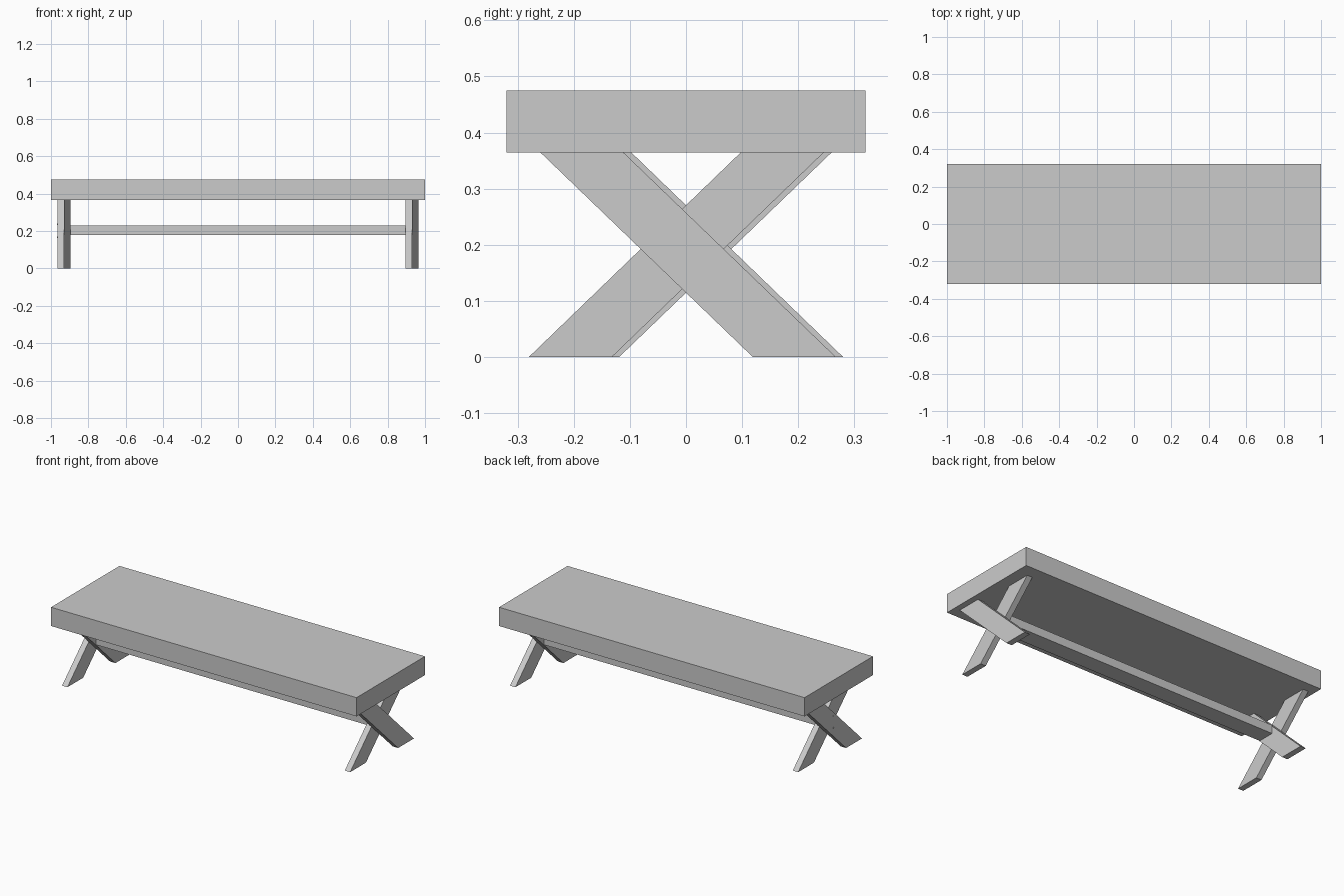
import bpy
import bmesh
from math import pi
from mathutils import Matrix

if "Cube" in bpy.data.objects:
    bpy.data.objects.remove(bpy.data.objects["Cube"])


def make_object(name, bm):
    bmesh.ops.recalc_face_normals(bm, faces=bm.faces)
    mesh = bpy.data.meshes.new(name)
    bm.to_mesh(mesh)
    bm.free()
    obj = bpy.data.objects.new(name, mesh)
    bpy.context.collection.objects.link(obj)
    return obj


def box(name, x0, x1, y0, y1, z0, z1):
    bm = bmesh.new()
    size = Matrix.Diagonal((x1 - x0, y1 - y0, z1 - z0, 1))
    centre = Matrix.Translation(((x0 + x1) / 2, (y0 + y1) / 2, (z0 + z1) / 2))
    bmesh.ops.create_cube(bm, size=1, matrix=centre @ size)
    return make_object(name, bm)


def slanted_leg(name, x0, x1, y_bottom, y_top, turn):
    # parallelogram profile in the y-z plane, extruded along x
    w = 0.148
    profile = [(y_bottom, 0), (y_bottom + w, 0), (y_top + w, SEAT_Z), (y_top, SEAT_Z)]
    bm = bmesh.new()
    face = bm.faces.new([bm.verts.new((x0, y, z)) for y, z in profile])
    ext = bmesh.ops.extrude_face_region(bm, geom=[face])
    verts = [v for v in ext["geom"] if isinstance(v, bmesh.types.BMVert)]
    bmesh.ops.translate(bm, verts=verts, vec=(x1 - x0, 0, 0))
    bmesh.ops.rotate(bm, verts=bm.verts, matrix=Matrix.Rotation(turn, 3, 'Z'))
    return make_object(name, bm)


SEAT_Z = 0.364

# Thick seat slab
box("seat", -1, 1, -0.32, 0.32, SEAT_Z, 0.475)

# Crossed legs, the left end is the right end turned half round
for side, turn in (("right", 0), ("left", pi)):
    slanted_leg(side + "_outer_leg", 0.93, 0.965, 0.119, -0.259, turn)
    slanted_leg(side + "_inner_leg", 0.895, 0.93, -0.28, 0.097, turn)

# Stretcher between the crossings
box("stretcher", -0.896, 0.896, -0.05, 0.05, 0.178, 0.228)

# Small bolt heads on the left end
for label, z in (("lower", 0.165), ("upper", 0.235)):
    bm = bmesh.new()
    place = Matrix.Translation((-0.965, 0, z)) @ Matrix.Rotation(pi / 2, 4, 'Y')
    bmesh.ops.create_cone(bm, cap_ends=True, segments=8, radius1=0.004,
                          radius2=0.004, depth=0.006, matrix=place)
    make_object(label + "_bolt", bm)
